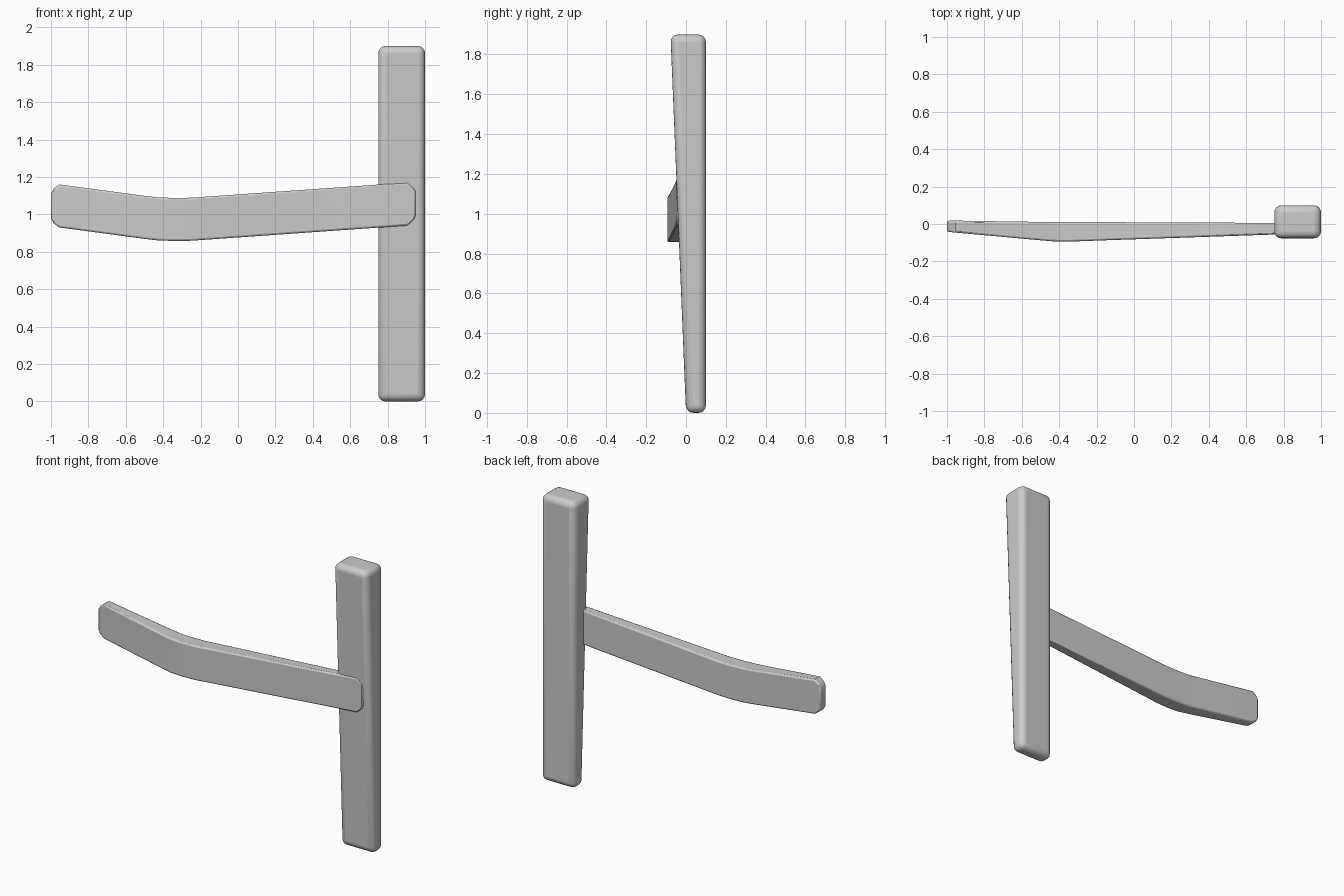
import bpy, bmesh

if "Cube" in bpy.data.objects:
    bpy.data.objects.remove(bpy.data.objects["Cube"])


def finish(name, bm, width, segments, angle):
    """Turn a bmesh into a bevelled, smooth-shaded object."""
    bmesh.ops.recalc_face_normals(bm, faces=bm.faces)
    me = bpy.data.meshes.new(name)
    bm.to_mesh(me)
    bm.free()
    ob = bpy.data.objects.new(name, me)
    bpy.context.collection.objects.link(ob)
    mod = ob.modifiers.new("soft_edges", 'BEVEL')
    mod.width = width
    mod.segments = segments
    mod.limit_method = 'ANGLE'
    mod.angle_limit = angle
    bpy.ops.object.select_all(action='DESELECT')
    ob.select_set(True)
    bpy.context.view_layer.objects.active = ob
    bpy.ops.object.shade_smooth_by_angle(angle=0.6)
    return ob


def loft(sections):
    """Join four-cornered sections into one closed body."""
    bm = bmesh.new()
    rings = [[bm.verts.new(p) for p in s] for s in sections]
    for a, b in zip(rings, rings[1:]):
        for i in range(4):
            j = (i + 1) % 4
            bm.faces.new((a[i], a[j], b[j], b[i]))
    bm.faces.new(rings[0])
    bm.faces.new(rings[-1])
    return bm


# Upright post, front face leaning forward towards the top
post = [[(0.75, f, z), (1.0, f, z), (1.0, 0.1, z), (0.75, 0.1, z)]
        for z, f in ((0.0, 0.0), (1.9, -0.078))]
finish("post", loft(post), 0.038, 4, 0.6)

# Bent cross rail: x, centre height, half height, front y, back y
stations = [
    (-1.0, 1.045, 0.068, -0.041, 0.018),
    (-0.985, 1.045, 0.093, -0.043, 0.018),
    (-0.955, 1.045, 0.115, -0.046, 0.018),
    (-0.5, 0.984, 0.115, -0.087, 0.011),
    (-0.43, 0.976, 0.115, -0.093, 0.01),
    (-0.35, 0.973, 0.115, -0.094, 0.01),
    (-0.25, 0.974, 0.115, -0.091, 0.01),
    (-0.18, 0.979, 0.115, -0.088, 0.01),
    (0.905, 1.055, 0.115, -0.051, 0.005),
    (0.937, 1.057, 0.088, -0.05, 0.005),
    (0.95, 1.058, 0.066, -0.05, 0.005),
]
rail = [[(x, f, c - h), (x, f, c + h), (x, b, c + h), (x, b, c - h)]
        for x, c, h, f, b in stations]
finish("cross_rail", loft(rail), 0.009, 2, 0.9)
